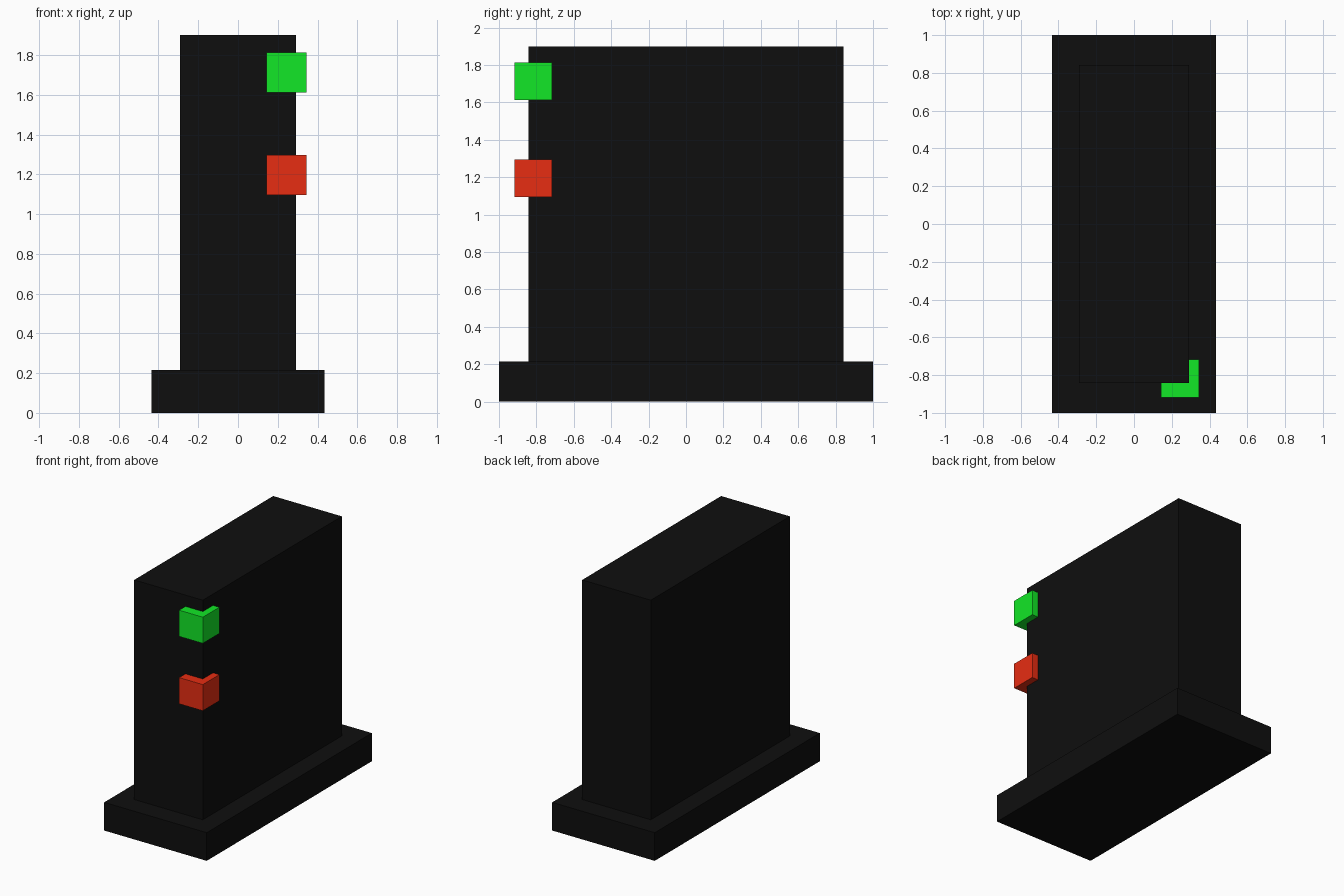
import bpy

if "Cube" in bpy.data.objects:
    bpy.data.objects.remove(bpy.data.objects["Cube"])


def material(name, color):
    mat = bpy.data.materials.new(name)
    mat.diffuse_color = (*color, 1.0)
    mat.use_nodes = True
    mat.node_tree.nodes["Principled BSDF"].inputs["Base Color"].default_value = mat.diffuse_color
    return mat


def box(name, low, high, mat):
    """Axis-aligned box between two opposite corners."""
    center = [(a + b) / 2 for a, b in zip(low, high)]
    size = [b - a for a, b in zip(low, high)]
    bpy.ops.mesh.primitive_cube_add(size=1, location=center)
    obj = bpy.context.object
    obj.name = name
    obj.scale = size
    bpy.ops.object.transform_apply(location=False, rotation=False, scale=True)
    obj.data.materials.append(mat)
    return obj


black = material("black", (0.0045, 0.0045, 0.0045))
green = material("green", (0.006, 0.8, 0.02))
red = material("red", (0.8, 0.026, 0.006))

# Plinth and upright slab
box("base", (-0.435, -1.0, 0.0), (0.435, 1.0, 0.216), black)
box("body", (-0.291, -0.842, 0.216), (0.291, 0.842, 1.9), black)

# Indicator lights wrapped around the front right corner
for name, z, mat in (("green_light", 1.612, green), ("red_light", 1.095, red)):
    box(name, (0.143, -0.918, z), (0.344, -0.717, z + 0.201), mat)
